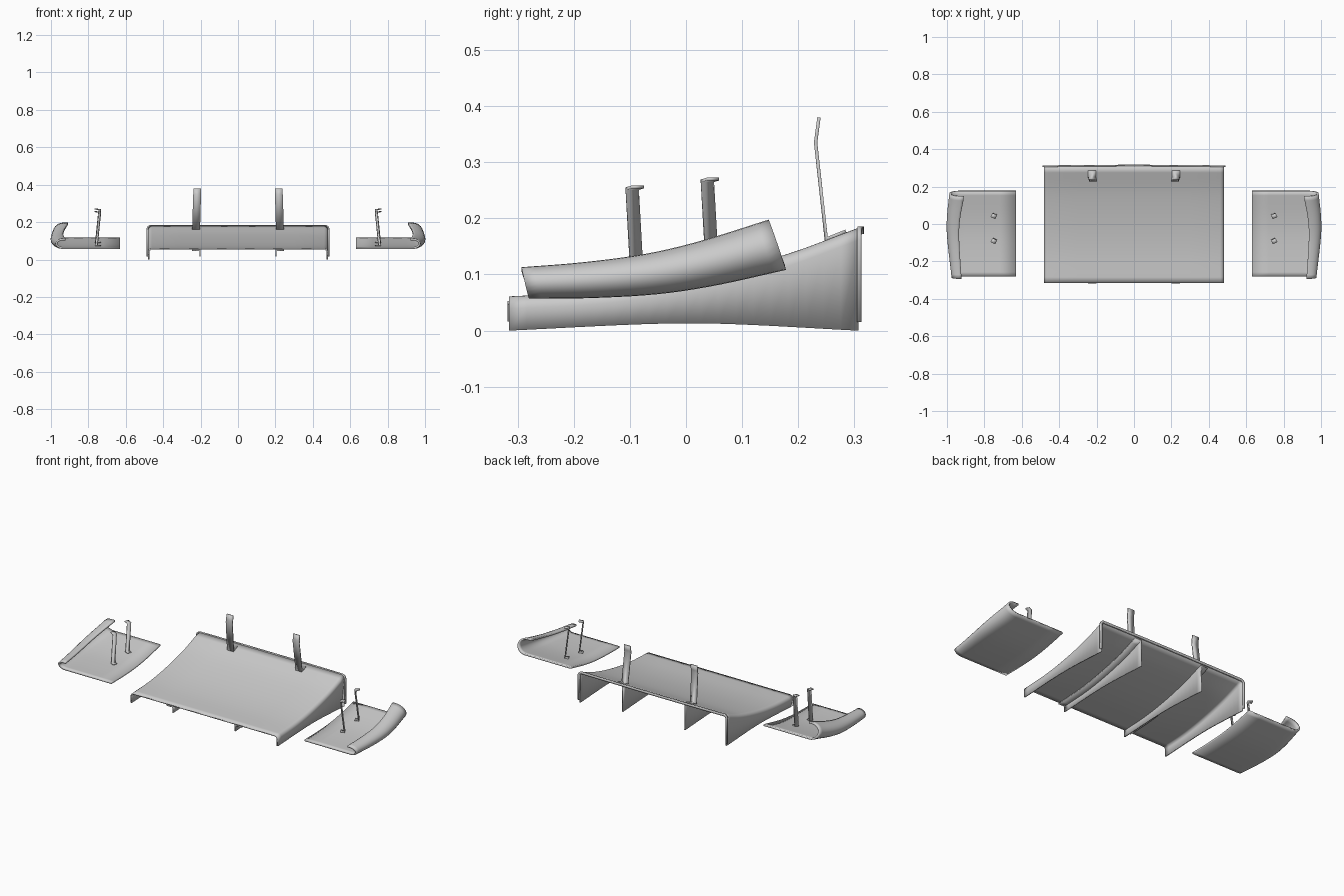
import bpy, math
from mathutils import Vector

if "Cube" in bpy.data.objects:
    bpy.data.objects.remove(bpy.data.objects["Cube"])


def curve(pts, t):
    """Smooth interpolation through (position, value) pairs."""
    n = len(pts)
    slope = []
    for i in range(n):
        a, b = pts[max(i - 1, 0)], pts[min(i + 1, n - 1)]
        slope.append((b[1] - a[1]) / (b[0] - a[0]))
    i = max(j for j in range(n - 1) if j == 0 or t >= pts[j][0])
    (x0, v0), (x1, v1) = pts[i], pts[i + 1]
    h = x1 - x0
    u = (t - x0) / h
    return ((2*u**3 - 3*u**2 + 1) * v0 + (u**3 - 2*u**2 + u) * h * slope[i]
            + (3*u**2 - 2*u**3) * v1 + (u**3 - u**2) * h * slope[i + 1])


def sheet(name, rows, thickness, mirror=False):
    """Skin a grid of points and give it thickness."""
    n = len(rows[0])
    verts = [p for r in rows for p in r]
    faces = [(i*n + j, i*n + j + 1, (i+1)*n + j + 1, (i+1)*n + j)
             for i in range(len(rows) - 1) for j in range(n - 1)]
    me = bpy.data.meshes.new(name)
    me.from_pydata(verts, [], faces)
    ob = bpy.data.objects.new(name, me)
    bpy.context.collection.objects.link(ob)
    s = ob.modifiers.new("thickness", 'SOLIDIFY')
    s.thickness, s.offset = thickness, 0
    s.use_even_offset = True
    if mirror:
        m = ob.modifiers.new("mirror", 'MIRROR')
        m.use_mirror_merge = False
    bpy.ops.object.select_all(action='DESELECT')
    ob.select_set(True)
    bpy.context.view_layer.objects.active = ob
    bpy.ops.object.shade_smooth_by_angle(angle=math.radians(35))
    return ob


def steps(a, b, n):
    return [a + (b - a) * i / n for i in range(n + 1)]


TOP = [(-.315, .057), (-.15, .066), (0, .088), (.17, .129), (.305, .178)]
BOTTOM = [(-.315, 0), (-.06, .012), (.07, .012), (.305, 0)]


def arch(y, top, bottom, half, r=.018):
    """Inverted U section with rounded upper corners."""
    right = [(half, y, bottom)]
    for k in range(7):
        a = math.pi / 2 * k / 6
        right.append((half - r + r * math.cos(a), y, top - r + r * math.sin(a)))
    right += [(x, y, top) for x in (.3, .15)]
    return right + [(0, y, top)] + [(-x, yy, z) for x, yy, z in reversed(right)]


# central diffuser: curved plate with turned-down outer fences
sheet("diffuser_plate", [arch(y, curve(TOP, y), curve(BOTTOM, y), .478)
                         for y in steps(-.315, .307, 20)], .008)

# thick rim around the rear opening, bowed slightly backwards
rim = []
for dy in (0, .008):
    rim.append([(x, .305 + dy + .004 * (1 - (x / .485)**2), z)
                for x, y, z in arch(0, .179, .015, .483)])
sheet("rear_rim", rim, .013)

# inner fences with mounting flange under the plate
fence = []
for y in steps(-.318, .302, 20):
    t = curve(TOP, y) - .007
    fence.append([(.245, y, t), (.203, y, t), (.203, y, curve(BOTTOM, y) + .016)])
sheet("inner_fence", fence, .006, True)


def strut(name, path, width, yaw, thickness):
    """Bent flat strip following a path."""
    w = Vector((math.cos(yaw), math.sin(yaw), 0)) * width / 2
    sheet(name, [[Vector(p) - w, Vector(p) + w] for p in path], thickness, True)


# tall rear struts with a foot on the plate
strut("rear_strut", [(.224, .285, .177), (.224, .25, .163), (.219, .231, .335),
                     (.218, .233, .35), (.218, .237, .38)], .042, 0, .006)

# side winglets: upswept plate with a curled outer edge
BASE = [(-.28, .062), (-.17, .063), (-.05, .070), (.05, .085), (.177, .113)]
OUTER = [(-.28, .970), (-.05, .995), (.05, .995), (.177, .982)]
INNER = [(-.28, .922), (-.05, .935), (.05, .930), (.177, .908)]
HEIGHT = [(-.28, .046), (-.05, .062), (.177, .08)]
rows = []
for y in steps(-.28, .177, 20):
    z0, xo, xi, h = (curve(c, y) for c in (BASE, OUTER, INNER, HEIGHT))
    lean = .013 + .015 * (y + .28) / .457
    row = [(x, y, z0) for x in (.632, .72, .81, .90)]
    xc = max(xi, .918) + .012
    for k in range(13):
        a = -math.pi / 2 + math.pi * k / 12
        f = (1 + math.sin(a)) / 2
        row.append((xc + (xo - xc) * math.cos(a), y - lean * f, z0 + h * f))
    row.append((xi, y - lean, z0 + h))
    rows.append(row)
sheet("side_winglet", rows, .010, True)

# pairs of slim struts on each winglet, hooked at foot and tip
for name, y, zb, zt in (("front_winglet_strut", -.088, .074, .253),
                        ("back_winglet_strut", .046, .091, .267)):
    strut(name, [(.738, y - .006, zb), (.757, y + .002, zb),
                 (.739, y - .008, zt), (.762, y + .002, zt + .003)],
          .024, math.radians(115), .005)
